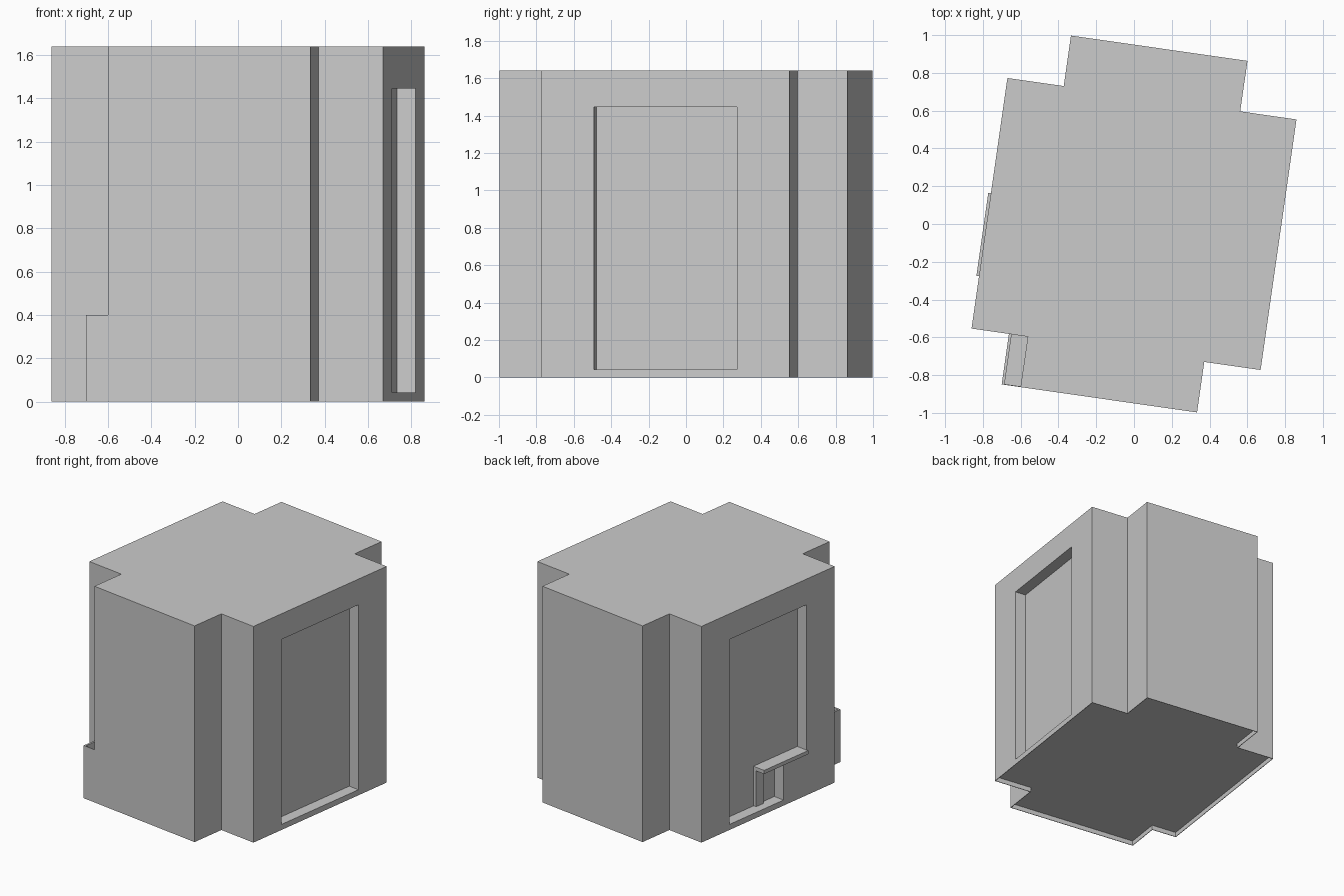
import bpy, bmesh, math

if "Cube" in bpy.data.objects:
    bpy.data.objects.remove(bpy.data.objects["Cube"])

TURN = math.radians(-8.16)      # whole model is turned about z
H = 1.64
WX, WY, IX, IY = 0.773, 0.94, 0.472, 0.67   # cross-shaped plan
BX, BH = 0.573, 0.40                        # corner bin


def prism(name, pts, z0, z1):
    bm = bmesh.new()
    face = bm.faces.new([bm.verts.new((x, y, z0)) for x, y in pts])
    ext = bmesh.ops.extrude_face_region(bm, geom=[face])
    for v in ext["geom"]:
        if isinstance(v, bmesh.types.BMVert):
            v.co.z = z1
    bmesh.ops.recalc_face_normals(bm, faces=bm.faces)
    mesh = bpy.data.meshes.new(name)
    bm.to_mesh(mesh)
    bm.free()
    ob = bpy.data.objects.new(name, mesh)
    bpy.context.collection.objects.link(ob)
    return ob


def box(name, x0, x1, y0, y1, z0, z1):
    return prism(name, [(x0, y0), (x1, y0), (x1, y1), (x0, y1)], z0, z1)


def plan(d, left):
    """Cross plan inset by d; front arm reaches to x = -left."""
    a, b, c, e = WX - d, WY - d, IX - d, IY - d
    return [(a, -e), (a, e), (c, e), (c, b), (-c, b), (-c, e), (-a, e),
            (-a, -e), (-left + d, -e), (-left + d, -b), (c, -b), (c, -e)]


def combine(ob, other, op):
    mod = ob.modifiers.new(op.lower(), 'BOOLEAN')
    mod.operation, mod.solver, mod.object = op, 'EXACT', other
    bpy.context.view_layer.objects.active = ob
    bpy.ops.object.modifier_apply(modifier=mod.name)
    bpy.data.objects.remove(other)


# Main body with the low bin at the front left corner
body = prism("body", plan(0, IX), 0, H)
combine(body, box("bin", -BX, -IX + 0.05, -WY, -IY + 0.05, 0, BH), 'UNION')

# Open top of the bin, leaving a thin rim
combine(body, box("bin_cut", -BX + 0.015, -IX, -WY + 0.004, -IY, 0.32, 0.5), 'DIFFERENCE')

# Recessed floor underneath, with a thin skirt
combine(body, prism("floor_cut", plan(0.004, BX), -0.1, 0.036), 'DIFFERENCE')

# Door recess on the right, hatch recess with kneehole on the left
D, HV = 0.086, 0.386
combine(body, box("door_cut", WX - D, WX + 0.1, -HV, HV, 0.042, 1.445), 'DIFFERENCE')
combine(body, box("hatch_cut", -WX - 0.1, -WX + D, -HV, HV, 0.325, 1.445), 'DIFFERENCE')
combine(body, box("knee_cut", -WX - 0.1, -WX + D, -0.156, HV, 0.042, 0.4), 'DIFFERENCE')

# Counter shelf and its support post
shelf = box("counter_shelf", -0.787, -WX + D, -0.39, 0.054, 0.315, 0.343)
post = box("counter_post", -0.71, -WX + D, -0.02, 0.052, 0.042, 0.318)

for ob in (body, shelf, post):
    ob.rotation_euler.z = TURN
